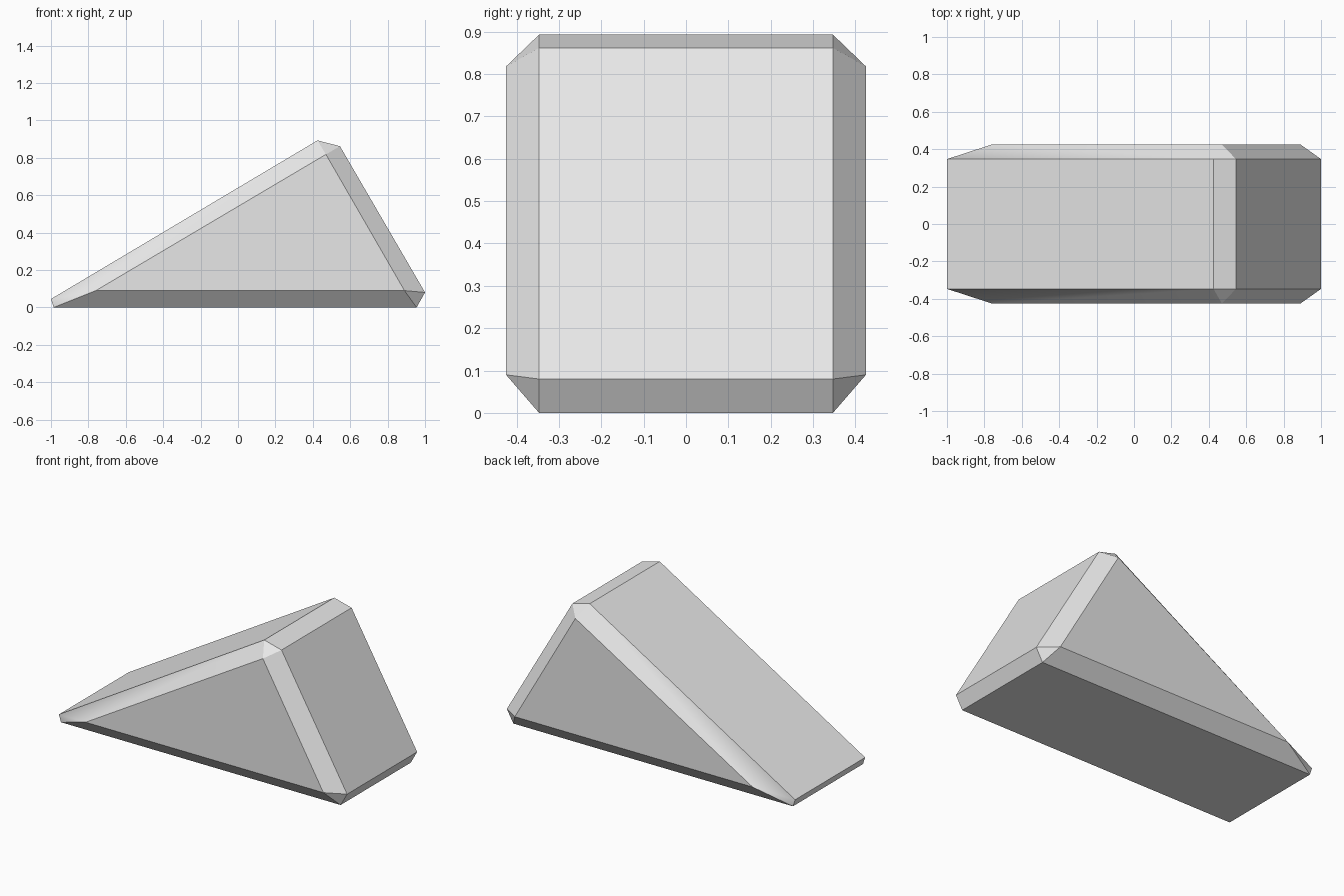
import bpy
import bmesh

default = bpy.data.objects.get("Cube")
if default:
    bpy.data.objects.remove(default, do_unlink=True)

# Material
grey = bpy.data.materials.new("light_grey")
grey.use_nodes = True
colour = (0.8, 0.8, 0.8, 1)
grey.diffuse_color = colour
grey.node_tree.nodes["Principled BSDF"].inputs["Base Color"].default_value = colour

# Side profiles (x, z): chamfered outline and the smaller flat side panel
outline = [(-1, 0.045), (-0.985, 0), (0.955, 0), (1, 0.08), (0.545, 0.862), (0.425, 0.893)]
panel = [(-0.76, 0.09), (0.89, 0.09), (0.47, 0.818)]
BODY_Y, PANEL_Y = 0.347, 0.425

bm = bmesh.new()
rings = []
soft_edges = []
for side in (-1, 1):
    ring = [bm.verts.new((x, side * BODY_Y, z)) for x, z in outline]
    tri = [bm.verts.new((x, side * PANEL_Y, z)) for x, z in panel]
    rings.append(ring)
    bm.faces.new(tri)
    for i in range(3):
        a, b, c = ring[2 * i], ring[2 * i + 1], ring[(2 * i + 2) % 6]
        # Corner facet, then the chamfer strip to the next corner
        bm.faces.new((a, b, tri[i]))
        bm.faces.new((b, c, tri[(i + 1) % 3], tri[i]))
    # The thin toe blends softly into the ramp chamfer
    soft_edges.append(bm.edges.get((ring[0], tri[0])))

# Faces across the width
front, back = rings
for i in range(6):
    j = (i + 1) % 6
    bm.faces.new((front[i], front[j], back[j], back[i]))

bmesh.ops.recalc_face_normals(bm, faces=bm.faces)
for face in bm.faces:
    face.smooth = True
for edge in bm.edges:
    edge.smooth = edge in soft_edges

mesh = bpy.data.meshes.new("wedge")
bm.to_mesh(mesh)
bm.free()
mesh.materials.append(grey)
wedge = bpy.data.objects.new("wedge", mesh)
bpy.context.collection.objects.link(wedge)
